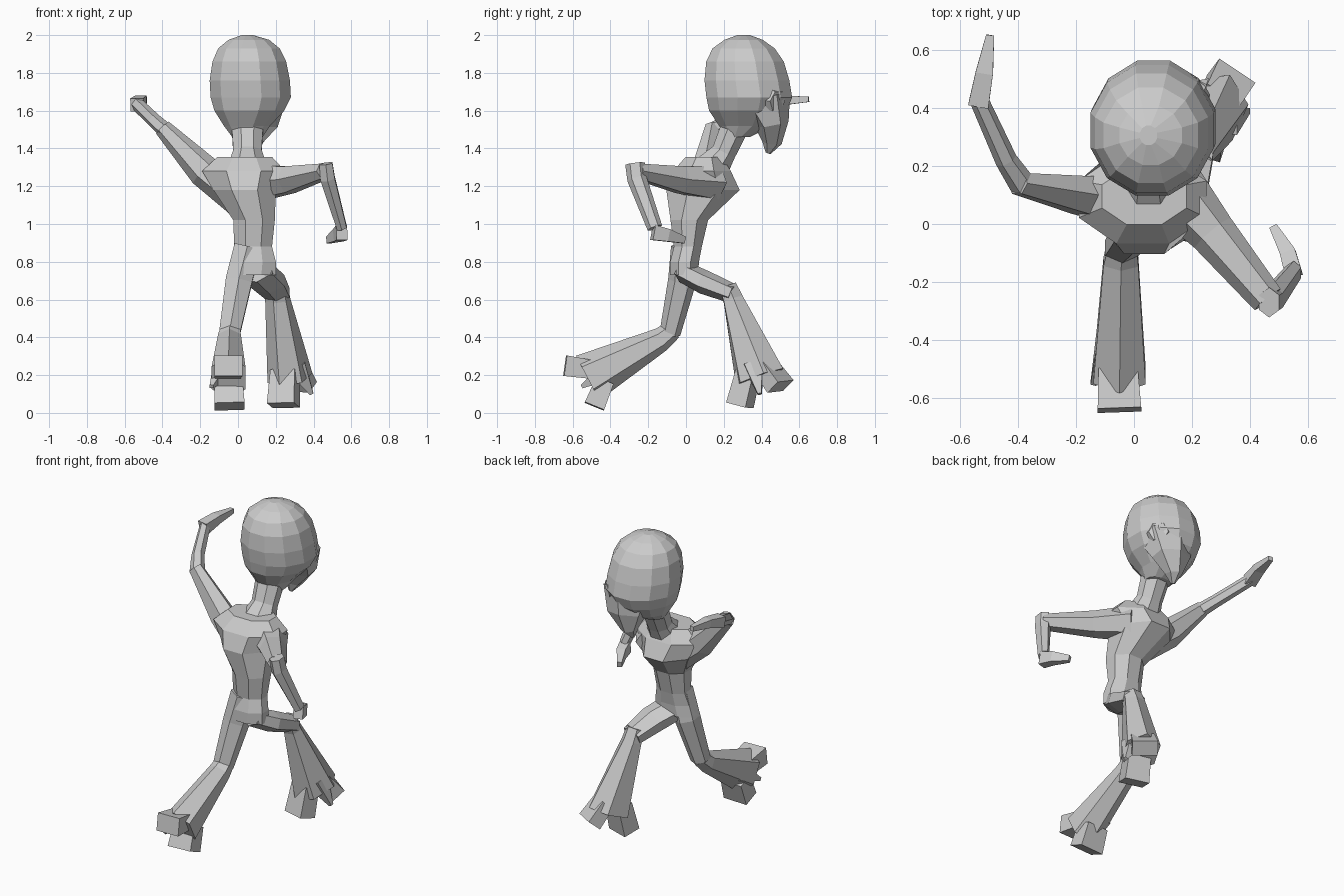
import bpy, bmesh, math
from mathutils import Vector


def skin(name, loops):
    """Flat-shaded skin through matching vertex loops, capped at both ends."""
    bm = bmesh.new()
    vs = [[bm.verts.new(p) for p in loop] for loop in loops]
    n = len(vs[0])
    for a, b in zip(vs, vs[1:]):
        for i in range(n):
            j = (i + 1) % n
            bm.faces.new((a[i], a[j], b[j], b[i]))
    bm.faces.new(vs[0][::-1])
    bm.faces.new(vs[-1])
    bmesh.ops.recalc_face_normals(bm, faces=bm.faces)
    me = bpy.data.meshes.new(name)
    bm.to_mesh(me)
    bm.free()
    ob = bpy.data.objects.new(name, me)
    bpy.context.collection.objects.link(ob)
    return ob


def stack(name, levels, n):
    """Horizontal rings given as (z, x0, x1, y0, y1)."""
    k = 1 / math.cos(math.pi / n)
    loops = []
    for z, x0, x1, y0, y1 in levels:
        loops.append([((x0 + x1) / 2 + k * (x1 - x0) / 2 * math.cos(t),
                       (y0 + y1) / 2 + (y1 - y0) / 2 * math.sin(t), z)
                      for t in [2 * math.pi * (i + .5) / n for i in range(n)]])
    return skin(name, loops)


def limb(name, rings, side, n=6):
    """Tube along a path: rings are (centre, half width on side, half depth)."""
    pts = [Vector(r[0]) for r in rings]
    loops = []
    for i, (c, a, b) in enumerate(rings):
        tan = (pts[min(i + 1, len(pts) - 1)] - pts[max(i - 1, 0)]).normalized()
        v = tan.cross(Vector(side)).normalized()
        u = v.cross(tan)
        k = 1 / math.cos(math.pi / n)
        loops.append([pts[i] + k * (u * a * math.cos(t) + v * b * math.sin(t))
                      for t in [2 * math.pi * (j + .5) / n for j in range(n)]])
    return skin(name, loops)


X, Z = (1, 0, 0), (0, 0, 1)
TURNED = (.8, -.6, 0)      # the stepping foot is turned outwards

# Head, neck, pointed beard and cheek bump
stack("head", [
    (1.46, -.03, .13, .21, .34), (1.52, -.075, .17, .17, .46),
    (1.60, -.125, .245, .115, .54), (1.67, -.145, .28, .10, .57),
    (1.76, -.15, .275, .09, .555), (1.86, -.135, .255, .10, .525),
    (1.93, -.105, .22, .135, .475), (1.975, -.05, .165, .20, .41),
    (2.0, .02, .08, .27, .34)], 12)
limb("neck", [((.05, .14, 1.30), .10, .09), ((.05, .20, 1.38), .075, .065),
              ((.05, .27, 1.54), .085, .075)], X, 8)
limb("beard", [((.10, .41, 1.66), .15, .13), ((.10, .455, 1.53), .11, .078),
               ((.08, .455, 1.43), .045, .045), ((.07, .435, 1.375), .01, .012)], X)
limb("cheek", [((.10, .36, 1.68), .13, .15), ((.22, .485, 1.65), .05, .05)], Z, 6)

# Torso from hips to shoulders
stack("torso", [
    (.73, -.06, .20, -.09, .07), (.80, -.04, .20, -.09, .075),
    (.88, -.02, .18, -.07, .09), (1.02, -.025, .195, -.09, .125),
    (1.18, -.13, .20, -.12, .30), (1.28, -.19, .25, -.08, .25),
    (1.355, -.11, .18, -.01, .20)], 8)

# Raised left arm
limb("left_upper_arm", [((.02, .07, 1.12), .09, .08), ((-.18, .10, 1.28), .065, .075),
                        ((-.40, .14, 1.51), .036, .04)], (0, 1, 0))
limb("left_forearm", [((-.38, .13, 1.49), .036, .04), ((-.44, .22, 1.545), .033, .033),
                      ((-.535, .43, 1.635), .033, .028)], Z)
limb("left_hand", [((-.535, .41, 1.63), .035, .035), ((-.515, .52, 1.655), .025, .03),
                   ((-.495, .65, 1.66), .014, .014)], Z, 4)

# Bent right arm
limb("right_upper_arm", [((.12, .14, 1.22), .09, .10), ((.27, -.03, 1.235), .07, .07),
                         ((.46, -.26, 1.28), .04, .05)], Z)
limb("right_forearm", [((.465, -.27, 1.32), .035, .045), ((.475, -.26, 1.24), .038, .045),
                       ((.55, -.165, .98), .026, .035)], X)
limb("right_hand", [((.55, -.175, .955), .04, .03), ((.53, -.10, .94), .033, .027),
                    ((.48, -.01, .915), .018, .014)], Z, 4)

# Flared legs: left trails behind, right steps forward
limb("left_thigh", [((.05, -.01, .88), .07, .06), ((.005, -.02, .70), .07, .065),
                    ((-.045, -.085, .42), .055, .048)], X)
limb("left_flare", [((-.04, -.07, .44), .05, .045), ((-.045, -.13, .39), .06, .055),
                    ((-.05, -.52, .185), .09, .115)], X)
limb("right_thigh", [((.10, -.01, .745), .09, .05), ((.165, .10, .69), .085, .055),
                     ((.21, .25, .63), .065, .045)], X)
limb("right_flare", [((.205, .22, .67), .055, .045), ((.21, .25, .60), .06, .05),
                     ((.275, .39, .185), .10, .125)], (.9, -.4, 0))

# Two blunt prongs at the end of each leg: toe and heel
for name, start, end, w, d, side in [
        ("left_toe", (-.055, -.50, .23), (-.05, -.64, .25), .075, .055, X),
        ("left_heel", (-.05, -.43, .17), (-.045, -.485, .035), .08, .055, X),
        ("right_toe", (.25, .33, .22), (.24, .285, .04), .075, .055, (.95, -.3, 0)),
        ("right_heel", (.29, .42, .25), (.335, .50, .14), .075, .045, TURNED)]:
    limb(name, [(start, w * .9, d * .9), (end, w, d)], side, 4)

# Trouser spurs beside the hems
limb("left_spur", [((-.09, -.40, .23), .04, .05), ((-.14, -.55, .14), .01, .01)], X, 4)
limb("right_spur", [((.31, .36, .25), .05, .05), ((.39, .39, .10), .01, .01)], X, 4)
